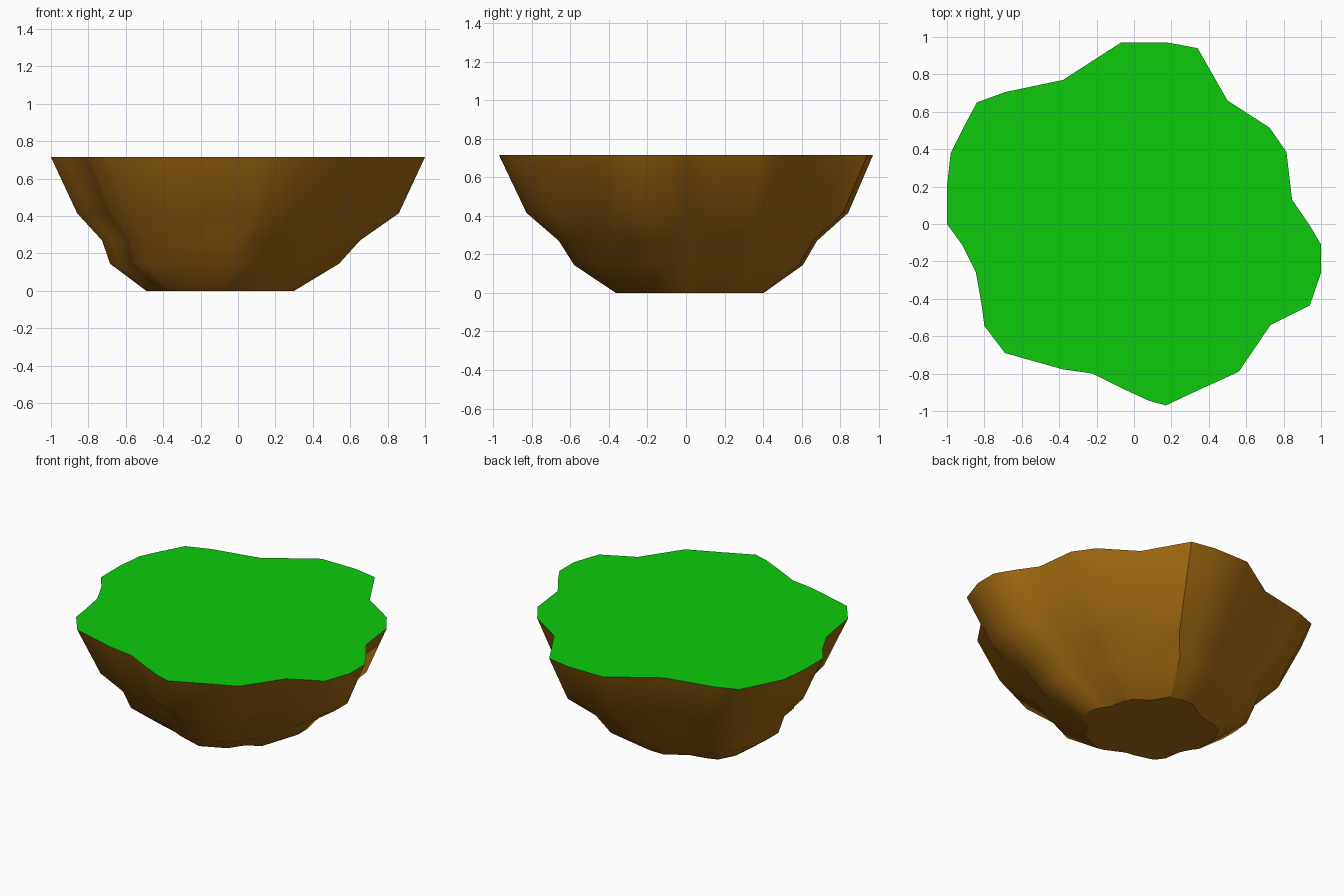
import bpy, bmesh

if "Cube" in bpy.data.objects:
    bpy.data.objects.remove(bpy.data.objects["Cube"])

# Rim outline, counterclockwise from the back
OUTLINE = [(0.18, 0.97), (-0.07, 0.97), (-0.38, 0.77), (-0.69, 0.705), (-0.84, 0.65),
           (-0.92, 0.50), (-0.98, 0.38), (-1.0, 0.20), (-1.0, 0.0), (-0.92, -0.11),
           (-0.845, -0.26), (-0.815, -0.43), (-0.80, -0.545), (-0.69, -0.69),
           (-0.38, -0.777), (-0.22, -0.80), (-0.05, -0.885), (0.08, -0.945), (0.17, -0.97),
           (0.34, -0.89), (0.56, -0.79), (0.73, -0.54), (0.94, -0.435), (1.0, -0.26),
           (1.0, -0.11), (0.935, 0.0), (0.845, 0.13), (0.815, 0.385), (0.725, 0.515),
           (0.50, 0.66), (0.34, 0.94)]
SEAM = len(OUTLINE) - 1
TOP = 0.715
# Levels of the rock: height, outline scale, x shift, y shift
LEVELS = [(0.0, 0.395, -0.095, 0.02), (0.145, 0.612, -0.072, 0.013),
          (0.27, 0.69, -0.037, 0.01), (0.415, 0.86, 0.0, 0.007), (TOP, 1.0, 0.0, 0.0)]


def ring(bm, z, s, dx, dy):
    return [bm.verts.new((x * s + dx, y * s + dy, z)) for x, y in OUTLINE]


def finish(bm, name, colour):
    mesh = bpy.data.meshes.new(name)
    bm.to_mesh(mesh)
    bm.free()
    mat = bpy.data.materials.new(name + "_colour")
    mat.diffuse_color = colour
    mat.use_nodes = True
    mat.node_tree.nodes["Principled BSDF"].inputs["Base Color"].default_value = mat.diffuse_color
    mesh.materials.append(mat)
    obj = bpy.data.objects.new(name, mesh)
    bpy.context.collection.objects.link(obj)
    return obj


# Rock body: stacked, scaled outlines with a flat base
bm = bmesh.new()
rings = [ring(bm, *level) for level in LEVELS]
n = len(OUTLINE)
for low, high in zip(rings, rings[1:]):
    for i in range(n):
        j = (i + 1) % n
        bm.faces.new((low[i], low[j], high[j], high[i])).smooth = True
bm.faces.new(rings[0][::-1])
# Crisp edges around the base and down the back seam
for i in range(n):
    bm.edges.get((rings[0][i], rings[0][(i + 1) % n])).smooth = False
for low, high in zip(rings, rings[1:]):
    bm.edges.get((low[SEAM], high[SEAM])).smooth = False
finish(bm, "rock_body", (0.35, 0.14, 0.005, 1))

# Flat grass surface closing the top
bm = bmesh.new()
bm.faces.new(ring(bm, *LEVELS[-1]))
finish(bm, "grass_top", (0.004, 0.6, 0.004, 1))
